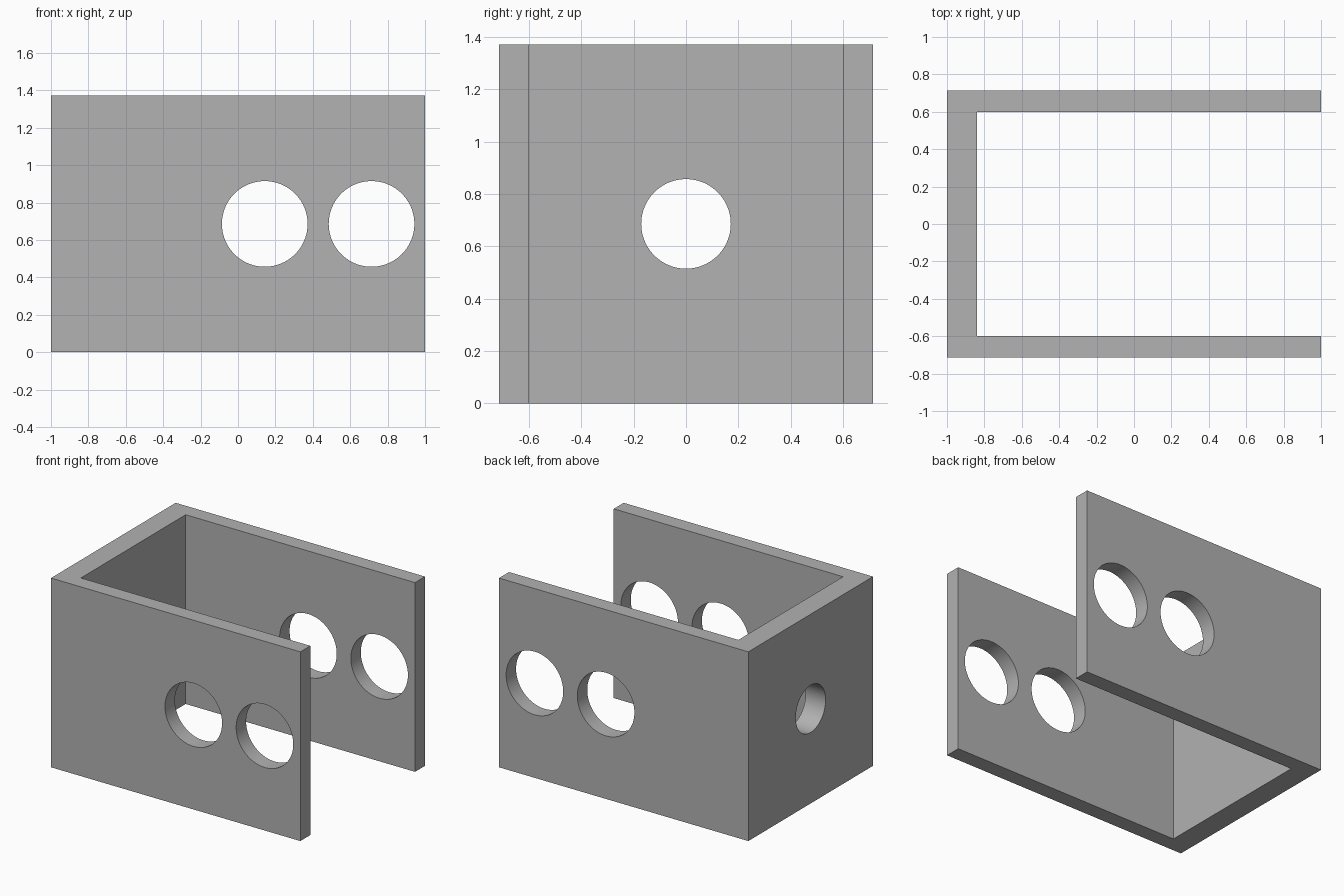
import bpy
import bmesh
from math import pi, radians
from mathutils import Vector

HALF_X, HALF_Y, HEIGHT = 1.0, 0.714, 1.372
INNER_Y, INNER_X = 0.6, -0.84
MID_Z = HEIGHT / 2

cube = bpy.data.objects.get("Cube")
if cube:
    bpy.data.objects.remove(cube, do_unlink=True)

# Plain grey finish
grey = bpy.data.materials.new("plain_grey")
grey.use_nodes = True
colour = (0.445, 0.445, 0.445, 1)
grey.diffuse_color = colour
grey.node_tree.nodes["Principled BSDF"].inputs["Base Color"].default_value = colour

# U-shaped wall, extruded upward from its plan
plan = [(-HALF_X, -HALF_Y), (HALF_X, -HALF_Y), (HALF_X, -INNER_Y), (INNER_X, -INNER_Y),
        (INNER_X, INNER_Y), (HALF_X, INNER_Y), (HALF_X, HALF_Y), (-HALF_X, HALF_Y)]
bm = bmesh.new()
base = bm.faces.new([bm.verts.new((x, y, 0)) for x, y in plan])
top = bmesh.ops.extrude_face_region(bm, geom=[base])["geom"]
bmesh.ops.translate(bm, vec=Vector((0, 0, HEIGHT)),
                    verts=[v for v in top if isinstance(v, bmesh.types.BMVert)])
bmesh.ops.recalc_face_normals(bm, faces=bm.faces)
mesh = bpy.data.meshes.new("channel_bracket")
bm.to_mesh(mesh)
bm.free()
mesh.materials.append(grey)
bracket = bpy.data.objects.new("channel_bracket", mesh)
bpy.context.collection.objects.link(bracket)


def drill(name, radius, depth, location, rotation):
    """Cut a round hole through the bracket."""
    bpy.ops.mesh.primitive_cylinder_add(vertices=96, radius=radius, depth=depth,
                                        location=location, rotation=rotation)
    cutter = bpy.context.object
    cutter.name = name
    cutter.hide_render = True
    cutter.data.materials.append(grey)
    mod = bracket.modifiers.new(name, "BOOLEAN")
    mod.operation = "DIFFERENCE"
    mod.solver = "EXACT"
    mod.object = cutter
    return cutter


# Two holes through both side walls, one through the end wall
cutters = [drill("side_hole_cutter", 0.229, 2, (x, 0, MID_Z), (pi / 2, 0, 0))
           for x in (0.143, 0.714)]
cutters.append(drill("end_hole_cutter", 0.171, 0.5, (-0.92, 0, MID_Z), (0, pi / 2, 0)))

# Apply the cuts, then smooth the hole walls
bpy.ops.object.select_all(action="DESELECT")
bracket.select_set(True)
bpy.context.view_layer.objects.active = bracket
for mod in list(bracket.modifiers):
    bpy.ops.object.modifier_apply(modifier=mod.name)
for cutter in cutters:
    bpy.data.objects.remove(cutter, do_unlink=True)
bpy.ops.object.shade_smooth_by_angle(angle=radians(30))
